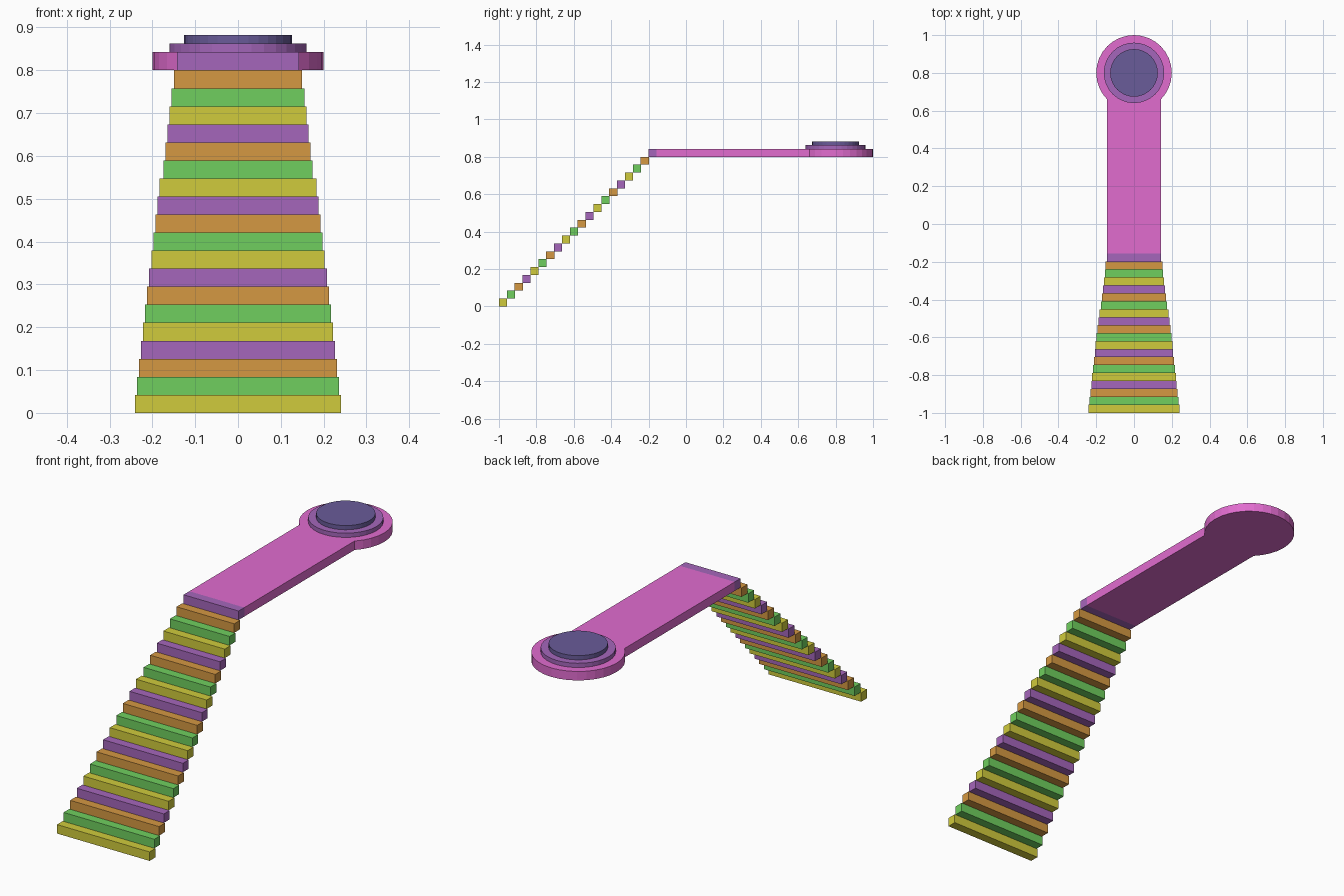
import bpy
import math

if "Cube" in bpy.data.objects:
    bpy.data.objects.remove(bpy.data.objects["Cube"])


def material(name, rgb):
    m = bpy.data.materials.new(name)
    m.diffuse_color = [(c / 255) ** 2.2 for c in rgb] + [1]
    m.use_nodes = True
    m.node_tree.nodes["Principled BSDF"].inputs["Base Color"].default_value = m.diffuse_color
    return m


YELLOW = material("yellow", (207, 202, 62))
GREEN = material("green", (111, 206, 95))
ORANGE = material("orange", (212, 151, 68))
PURPLE = material("purple", (163, 102, 185))
PINK = material("pink", (224, 108, 206))
INDIGO = material("indigo", (105, 92, 152))


def box(name, half_width, y0, y1, z0, z1, mat):
    bpy.ops.mesh.primitive_cube_add(size=1, location=(0, (y0 + y1) / 2, (z0 + z1) / 2))
    ob = bpy.context.object
    ob.name = name
    ob.scale = (2 * half_width, y1 - y0, z1 - z0)
    bpy.ops.object.transform_apply(location=False, rotation=False, scale=True)
    ob.data.materials.append(mat)


def disc(name, radius, z0, z1, mat):
    bpy.ops.mesh.primitive_cylinder_add(vertices=32, radius=radius, depth=z1 - z0,
                                        location=(0, 0.8, (z0 + z1) / 2))
    ob = bpy.context.object
    ob.name = name
    ob.data.materials.append(mat)


# Staircase: square-section treads that narrow towards the top
STEPS = 20
T = 0.8 / (STEPS - 1)
colours = (YELLOW, GREEN, ORANGE, PURPLE)
for i in range(STEPS):
    half = 0.2405 - 0.00475 * i - (0.005 if i > 12 else 0)
    if i == STEPS - 1:
        half = 0.143
    y = -1 + i * T
    box(f"step_{i + 1:02d}", half, y, y + T + 0.001, i * T, (i + 1) * T, colours[i % 4])

# Walkway from the top step to the round platform
TOP = STEPS * T
box("walkway", 0.143, -0.2 + T, 0.72, 0.8, TOP, PINK)

# Round platform with two stacked discs
disc("round_platform", 0.2, 0.8, TOP, PINK)
disc("middle_disc", 0.16, TOP, TOP + 0.02, PURPLE)
disc("top_disc", 0.126, TOP + 0.02, TOP + 0.04, INDIGO)
